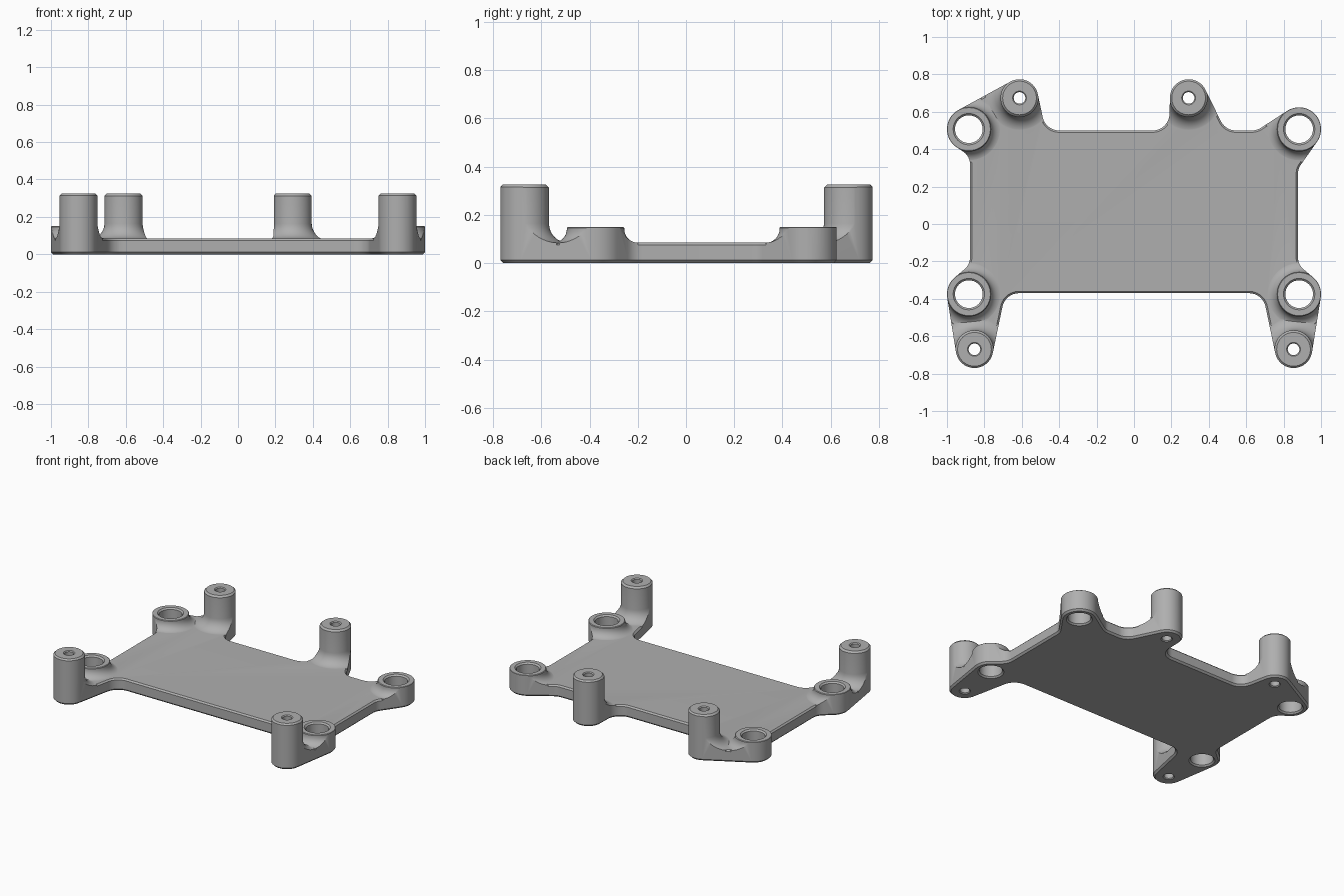
import bpy, bmesh, math
from mathutils import Vector

if "Cube" in bpy.data.objects:
    bpy.data.objects.remove(bpy.data.objects["Cube"])

TAU = 2 * math.pi
PLATE_TOP = 0.085

# Boss rings (wide through holes) and standoff posts (small screw holes)
BOSSES = [(-0.883, 0.507), (0.883, 0.507), (-0.883, -0.375), (0.883, -0.375)]
POSTS = [(-0.612, 0.674), (0.292, 0.674), (-0.853, -0.67), (0.853, -0.67)]
BOSS_R, POST_R = 0.117, 0.1

# Outline as a belt round circles, counter-clockwise:
# positive radius = outer corner, negative radius = inner fillet
BELT = [
    (*POSTS[2], POST_R), (-0.615, -0.46, -0.09), (0.615, -0.46, -0.09),
    (*POSTS[3], POST_R), (*BOSSES[3], BOSS_R),
    (0.957, -0.18, -0.08), (0.957, 0.27, -0.08), (*BOSSES[1], BOSS_R),
    (0.63, 0.59, -0.09), (0.545, 0.59, -0.09), (*POSTS[1], POST_R),
    (0.10, 0.59, -0.09), (-0.40, 0.59, -0.09), (*POSTS[0], POST_R),
    (*BOSSES[0], BOSS_R), (-0.957, 0.32, -0.08), (-0.957, -0.18, -0.08),
    (*BOSSES[2], BOSS_R),
]

grey = bpy.data.materials.new("grey plastic")
grey.diffuse_color = (0.43, 0.43, 0.43, 1)
grey.use_nodes = True
grey.node_tree.nodes["Principled BSDF"].inputs["Base Color"].default_value = grey.diffuse_color


def outline(offset):
    """Points of the belt, grown by offset."""
    n = len(BELT)
    normals = []
    for i in range(n):
        a, b = BELT[i], BELT[(i + 1) % n]
        d = Vector((b[0] - a[0], b[1] - a[1]))
        ratio = max(-1, min(1, (a[2] - b[2]) / d.length))
        normals.append(math.atan2(d.y, d.x) - math.acos(ratio))
    pts = []
    for i, (x, y, r) in enumerate(BELT):
        start = normals[i - 1]
        turn = (normals[i] - start) % TAU
        if r < 0:
            turn -= TAU
        steps = max(2, math.ceil(abs(turn) / math.radians(7)))
        for k in range(steps + 1):
            t = start + turn * k / steps
            pts.append((x + (r + offset) * math.cos(t), y + (r + offset) * math.sin(t)))
    return pts


def loft(name, rings):
    """Closed solid through rings of 3D points with equal counts."""
    bm = bmesh.new()
    loops = [[bm.verts.new(p) for p in ring] for ring in rings]
    for low, high in zip(loops, loops[1:]):
        for i in range(len(low)):
            j = (i + 1) % len(low)
            bm.faces.new((low[i], low[j], high[j], high[i]))
    bm.faces.new(loops[0][::-1])
    bm.faces.new(loops[-1])
    mesh = bpy.data.meshes.new(name)
    bm.to_mesh(mesh)
    bm.free()
    mesh.materials.append(grey)
    obj = bpy.data.objects.new(name, mesh)
    bpy.context.collection.objects.link(obj)
    return obj


def slab(name, layers):
    return loft(name, [[(x, y, z) for x, y in outline(off)] for z, off in layers])


def lathe(name, centre, profile, sides=56):
    cx, cy = centre
    return loft(name, [[(cx + r * math.cos(TAU * k / sides), cy + r * math.sin(TAU * k / sides), z)
                        for k in range(sides)] for r, z in profile])


def boolean(target, cutter, operation):
    mod = target.modifiers.new("cut", 'BOOLEAN')
    mod.operation, mod.solver, mod.object = operation, 'EXACT', cutter
    bpy.context.view_layer.objects.active = target
    bpy.ops.object.modifier_apply(modifier=mod.name)
    bpy.data.objects.remove(cutter, do_unlink=True)


def flared_column(name, centre, r, top, flare, edge):
    """Column with a round fillet at its foot and a chamfered rim."""
    profile = [(r + flare, -0.03)]
    for k in range(9):
        t = math.pi / 2 * k / 8
        profile.append((r + flare * (1 - math.sin(t)),
                        PLATE_TOP - 0.001 + flare * (1 - math.cos(t))))
    profile += [(r, top - edge), (r - edge, top)]
    return lathe(name, centre, profile)


# Plate with chamfered upper edge; its lower part is trimmed by the prism below
body = slab("mounting_plate", [(-0.05, 0.02), (0.073, 0.002), (PLATE_TOP, -0.01)])

# Bosses and standoff posts
for c in BOSSES:
    boolean(body, flared_column("boss", c, BOSS_R + 0.002, 0.15, 0.058, 0.004), 'UNION')
for c in POSTS:
    boolean(body, flared_column("post", c, POST_R + 0.002, 0.325, 0.08, 0.012), 'UNION')

# Trim everything to the outline, with a chamfered lower edge
boolean(body, slab("outline_prism", [(0, -0.012), (0.012, 0), (0.5, 0)]), 'INTERSECT')


# Chamfered through holes
def hole(centre, r, top, edge):
    boolean(body, lathe("hole", centre, [(r + 2 * edge, -edge), (r, edge), (r, top - edge),
                                         (r + 2 * edge, top + edge)], 40), 'DIFFERENCE')


for c in BOSSES:
    hole(c, 0.074, 0.15, 0.01)
for c in POSTS:
    hole(c, 0.031, 0.325, 0.006)

bpy.ops.object.select_all(action='DESELECT')
body.select_set(True)
bpy.context.view_layer.objects.active = body
bpy.ops.object.shade_smooth_by_angle(angle=math.radians(30))
